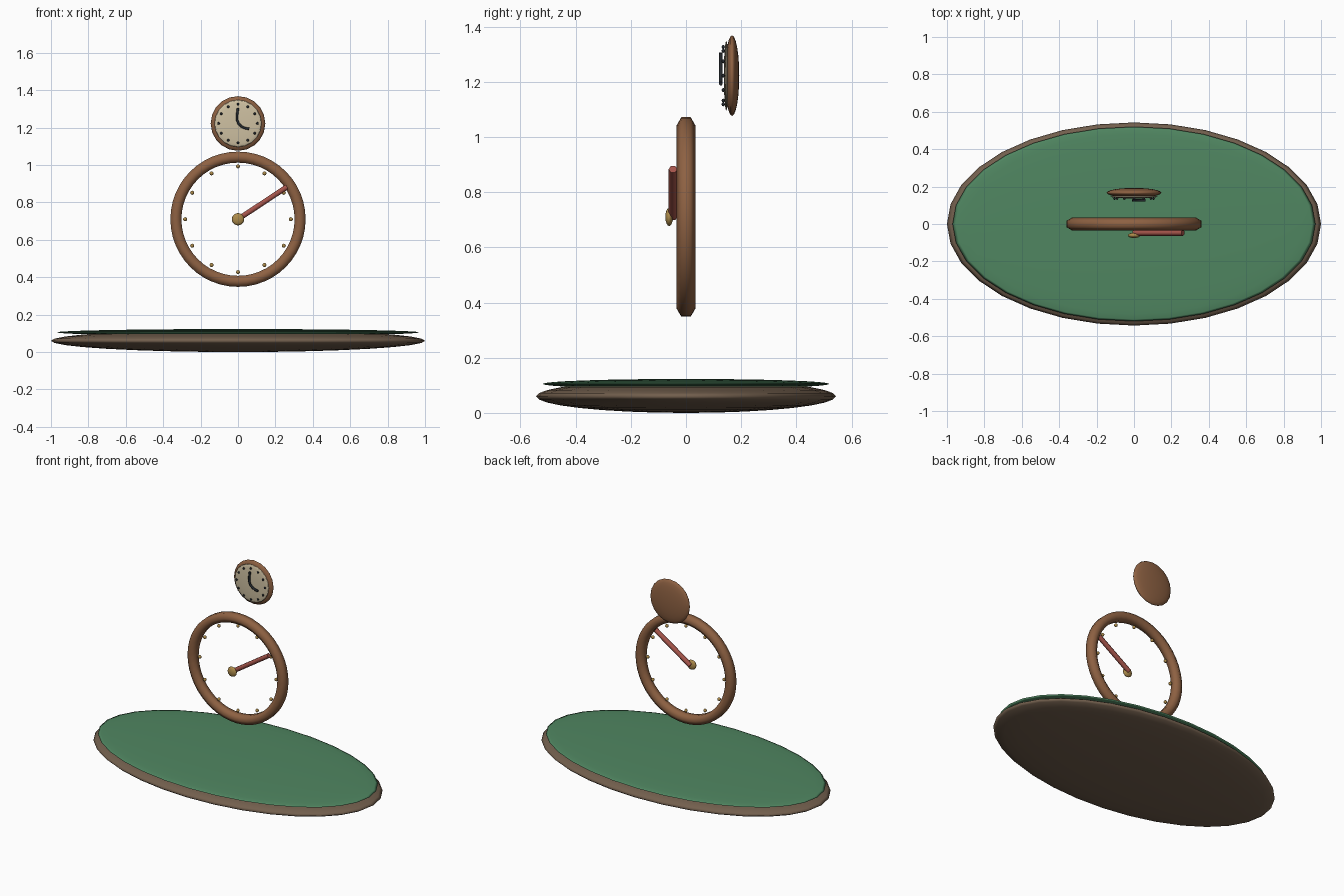
import bpy, bmesh, math
from mathutils import Vector, Matrix

if "Cube" in bpy.data.objects:
    bpy.data.objects.remove(bpy.data.objects["Cube"])


def material(name, rgb):
    m = bpy.data.materials.new(name)
    m.diffuse_color = (*rgb, 1)
    m.use_nodes = True
    m.node_tree.nodes["Principled BSDF"].inputs["Base Color"].default_value = m.diffuse_color
    return m


BASE = material("dark_wood", (0.17, 0.115, 0.075))
GREEN = material("green_felt", (0.08, 0.24, 0.12))
WOOD = material("wood", (0.27, 0.12, 0.055))
RED = material("red", (0.38, 0.09, 0.07))
BRASS = material("brass", (0.42, 0.26, 0.07))
CREAM = material("cream", (0.62, 0.53, 0.36))
DARK = material("dark", (0.02, 0.025, 0.03))


def finish(name, bm, mat):
    bmesh.ops.recalc_face_normals(bm, faces=bm.faces)
    me = bpy.data.meshes.new(name)
    bm.to_mesh(me)
    bm.free()
    me.materials.append(mat)
    me.polygons.foreach_set("use_smooth", [len(p.vertices) < 5 for p in me.polygons])
    ob = bpy.data.objects.new(name, me)
    bpy.context.collection.objects.link(ob)
    return ob


def ellipsoid(name, loc, radii, mat, seg=16, rings=8, facing=False):
    """Squashed sphere; facing=True turns its pole toward the front."""
    bm = bmesh.new()
    bmesh.ops.create_uvsphere(bm, u_segments=seg, v_segments=rings, radius=1)
    if facing:
        bm.transform(Matrix.Rotation(math.pi / 2, 4, 'X'))
    bm.transform(Matrix.Translation(loc) @ Matrix.Diagonal((*radii, 1)))
    return finish(name, bm, mat)


def tube(name, path, y, r, mat, closed=False):
    """Six-sided tube along an (x, z) path at depth y."""
    pts = [Vector((x, y, z)) for x, z in path]
    n = len(pts)
    bm = bmesh.new()
    loops = []
    for i, p in enumerate(pts):
        a = pts[(i - 1) % n] if closed else pts[max(i - 1, 0)]
        b = pts[(i + 1) % n] if closed else pts[min(i + 1, n - 1)]
        side = (b - a).normalized().cross(Vector((0, 1, 0)))
        loops.append([bm.verts.new(p + r * (math.cos(t) * Vector((0, 1, 0)) + math.sin(t) * side))
                      for t in (k * math.pi / 3 for k in range(6))])
    for i in range(n if closed else n - 1):
        u, v = loops[i], loops[(i + 1) % n]
        for k in range(6):
            bm.faces.new((u[k], u[(k + 1) % 6], v[(k + 1) % 6], v[k]))
    if not closed:
        bm.faces.new(loops[0])
        bm.faces.new(loops[-1])
    return finish(name, bm, mat)


def circle(radius, cz, n):
    return [(radius * math.cos(2 * math.pi * i / n), cz + radius * math.sin(2 * math.pi * i / n))
            for i in range(n)]


# Oval base with green top
ellipsoid("base", (0, 0, 0.06), (1, 0.543, 0.06), BASE, 32, 16)
ellipsoid("base_top", (0, 0, 0.105), (0.97, 0.52, 0.018), GREEN, 32, 16)

# Large open dial: ring, beads, pointer and hub
CZ = 0.71
tube("dial_ring", circle(0.332, CZ, 48), 0, 0.034, WOOD, closed=True)
for i, (x, z) in enumerate(circle(0.283, CZ, 12)):
    ellipsoid(f"dial_bead_{i}", (x, 0, z), (0.011,) * 3, BRASS, 10, 6)
tube("pointer", [(0, CZ), (0.262, 0.883)], -0.047, 0.016, RED)
ellipsoid("pointer_hub", (0, -0.061, CZ), (0.033, 0.014, 0.033), BRASS, 16, 8, True)

# Small clock floating above and behind
KZ = 1.222
ellipsoid("clock_case", (0, 0.167, KZ), (0.146, 0.026, 0.146), WOOD, 20, 12, True)
ellipsoid("clock_face", (0, 0.146, KZ), (0.126, 0.009, 0.126), CREAM, 20, 12, True)
for i, (x, z) in enumerate(circle(0.104, KZ, 12)):
    ellipsoid(f"clock_mark_{i}", (x, 0.135, z), (0.007, 0.006, 0.007), DARK, 8, 6)
tube("clock_hands", [(0, 1.305), (-0.005, 1.268), (-0.006, 1.243), (0.003, 1.221),
                     (0.02, 1.205), (0.038, 1.197), (0.06, 1.193)], 0.126, 0.007, DARK)
